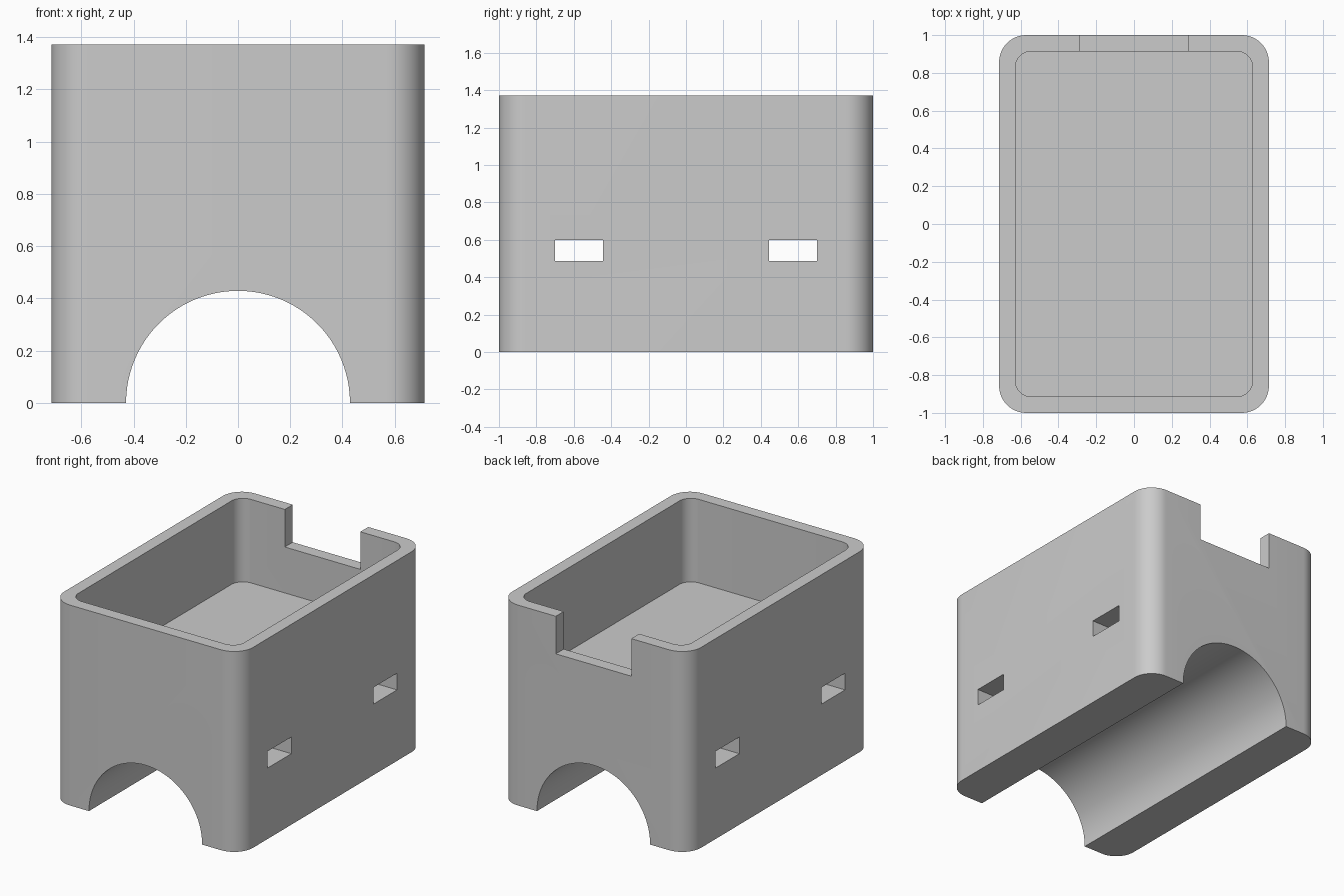
import bpy
import math
from mathutils import Vector

if "Cube" in bpy.data.objects:
    bpy.data.objects.remove(bpy.data.objects["Cube"], do_unlink=True)

UNIT = 1 / 35                      # the body is 50 x 70 x 48 units
W, L, H = 50 * UNIT, 70 * UNIT, 48 * UNIT
WALL = 3 * UNIT
FLOOR = 28 * UNIT

grey = bpy.data.materials.new("light grey")
grey.use_nodes = True
colour = (0.6, 0.6, 0.6, 1)
grey.diffuse_color = colour
grey.node_tree.nodes["Principled BSDF"].inputs["Base Color"].default_value = colour


def prism(name, outline, direction):
    """Extrude a closed outline of points along a direction."""
    n = len(outline)
    verts = [Vector(p) for p in outline]
    verts += [p + Vector(direction) for p in verts]
    faces = [list(range(n))[::-1], list(range(n, 2 * n))]
    faces += [[i, (i + 1) % n, (i + 1) % n + n, i + n] for i in range(n)]
    mesh = bpy.data.meshes.new(name)
    mesh.from_pydata(verts, [], faces)
    mesh.update()
    obj = bpy.data.objects.new(name, mesh)
    bpy.context.scene.collection.objects.link(obj)
    return obj


def rounded_block(name, w, l, z0, z1, r, steps=12):
    """Upright block with rounded vertical edges."""
    outline = []
    for k, (sx, sy) in enumerate([(1, 1), (-1, 1), (-1, -1), (1, -1)]):
        for i in range(steps + 1):
            a = math.pi / 2 * (k + i / steps)
            outline.append((sx * (w / 2 - r) + r * math.cos(a),
                            sy * (l / 2 - r) + r * math.sin(a), z0))
    return prism(name, outline, (0, 0, z1 - z0))


def box(name, x0, x1, y0, y1, z0, z1):
    return prism(name, [(x0, y0, z0), (x1, y0, z0), (x1, y1, z0), (x0, y1, z0)],
                 (0, 0, z1 - z0))


def cut(obj, cutter):
    """Subtract the cutter from the object, then hide the cutter."""
    mod = obj.modifiers.new(cutter.name, "BOOLEAN")
    mod.operation = "DIFFERENCE"
    mod.solver = "MANIFOLD"
    mod.object = cutter
    bpy.context.view_layer.objects.active = obj
    bpy.ops.object.modifier_apply(modifier=mod.name)
    cutter.hide_render = True
    cutter.hide_viewport = True


# Main body
body = rounded_block("housing_body", W, L, 0, H, 5 * UNIT)
body.data.materials.append(grey)

# Open compartment in the top
cut(body, rounded_block("compartment_cutter", W - 2 * WALL, L - 2 * WALL,
                        FLOOR, H + 0.2, 3 * UNIT))

# Half-round saddle along the underside
R = 15 * UNIT
arc = [(R * math.cos(math.tau * i / 96), 1.2, R * math.sin(math.tau * i / 96))
       for i in range(96)]
cut(body, prism("saddle_cutter", arc, (0, -2.4, 0)))

# Strap slots through both sides
for place, y in (("front", -20 * UNIT), ("back", 20 * UNIT)):
    cut(body, box(place + "_slot_cutter", -1, 1, y - 4.5 * UNIT, y + 4.5 * UNIT,
                  17 * UNIT, 21 * UNIT))

# Notch in the back rim
cut(body, box("notch_cutter", -10 * UNIT, 10 * UNIT, L / 2 - WALL - 0.1, L / 2 + 0.1,
              H - 9 * UNIT, H + 0.2))

# Smooth curved walls, crisp edges
body.data.shade_smooth()
body.data.set_sharp_from_angle(angle=math.radians(30))
